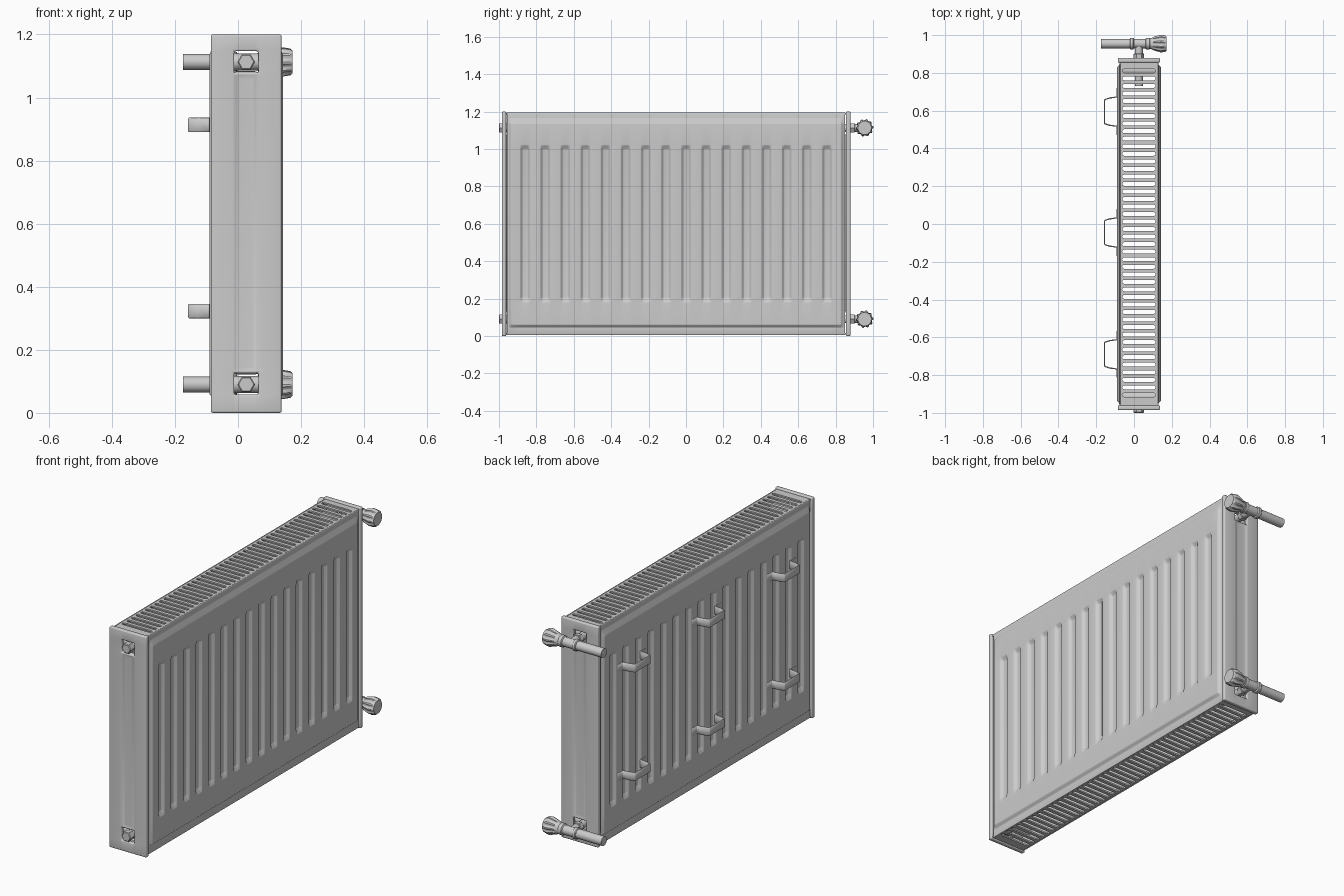
import bpy, bmesh, math
from mathutils import Matrix, Vector

cube = bpy.data.objects.get("Cube")
if cube:
    bpy.data.objects.remove(cube, do_unlink=True)

paint = bpy.data.materials.new("light_grey_enamel")
GREY = (0.6, 0.6, 0.6, 1)
paint.use_nodes = True
paint.diffuse_color = GREY
paint.node_tree.nodes["Principled BSDF"].inputs["Base Color"].default_value = GREY

CX, CY = 0.026, -0.053          # centre of the radiator body
VALVE_Y = 0.955
PIPE_Z = (0.09, 1.113)


def finish(name, bm, angle=35):
    mesh = bpy.data.meshes.new(name)
    bm.to_mesh(mesh)
    bm.free()
    ob = bpy.data.objects.new(name, mesh)
    bpy.context.collection.objects.link(ob)
    mesh.materials.append(paint)
    bpy.ops.object.select_all(action='DESELECT')
    ob.select_set(True)
    bpy.context.view_layer.objects.active = ob
    bpy.ops.object.shade_smooth_by_angle(angle=math.radians(angle))
    return ob


def thicken(ob, thickness, bevel, segments=2):
    sol = ob.modifiers.new("thickness", 'SOLIDIFY')
    sol.thickness, sol.offset = thickness, -1
    bev = ob.modifiers.new("round_edges", 'BEVEL')
    bev.width, bev.segments, bev.limit_method = bevel, segments, 'ANGLE'
    bev.angle_limit = math.radians(20)


def relief(name, us, vs, height, place, hole=lambda u, v: False):
    """Pressed sheet: a grid of lines raised by height(u, v)."""
    bm = bmesh.new()
    grid = [[bm.verts.new(place(u, v, height(u, v))) for v in vs] for u in us]
    for i in range(len(us) - 1):
        for j in range(len(vs) - 1):
            if not hole((us[i] + us[i + 1]) / 2, (vs[j] + vs[j + 1]) / 2):
                bm.faces.new((grid[i][j], grid[i + 1][j], grid[i + 1][j + 1], grid[i][j + 1]))
    return finish(name, bm)


def box(name, lo, hi):
    bm = bmesh.new()
    lo, hi = Vector(lo), Vector(hi)
    bmesh.ops.create_cube(bm, size=1, matrix=Matrix.Translation((lo + hi) / 2)
                          @ Matrix.Diagonal((*(hi - lo), 1)))
    return finish(name, bm)


def lathe(name, axis, centre, rings, sides=24, ribbed=()):
    """Rings of (position, radius) along x or y; ribbed rings get grip lobes."""
    bm, loops = bmesh.new(), []
    for k, (pos, rad) in enumerate(rings):
        loop = []
        for i in range(sides):
            a = math.tau * i / sides
            r = rad * (0.86 if k in ribbed and i % 4 > 1 else 1)
            p, q = r * math.cos(a), r * math.sin(a)
            x, y, z = centre
            loop.append(bm.verts.new((pos, y + p, z + q) if axis == 'x' else (x + p, pos, z + q)))
        loops.append(loop)
    for a, b in zip(loops, loops[1:]):
        for i in range(sides):
            j = (i + 1) % sides
            bm.faces.new((a[i], a[j], b[j], b[i]))
    bm.faces.new(loops[0])
    bm.faces.new(loops[-1])
    bmesh.ops.recalc_face_normals(bm, faces=bm.faces)
    return finish(name, bm)


# Pressed front and back heating panels with vertical grooves
grooves = [(i - 7.5) * 0.1076 for i in range(16)]
HALF = 0.904
us = [-HALF, -HALF + 0.008, -HALF + 0.022]
us += [g + d for g in grooves for d in (-0.026, -0.014, 0.014, 0.026)]
us += [HALF - 0.022, HALF - 0.008, HALF]
vs = [0.005, 0.045, 0.06, 0.18, 0.205, 1.0, 1.02, 1.135, 1.165, 1.195]


def pressed(u, v):
    if abs(u) > HALF - 0.01 or v < 0.05 or v > 1.15:
        return 0.104
    in_groove = 0.2 < v < 1.01 and any(abs(u - g) < 0.015 for g in grooves)
    return 0.103 if in_groove else 0.117


for side, s in (("left", 1), ("right", -1)):
    panel = relief(side + "_panel", us, vs, pressed,
                   lambda u, v, h: (CX + s * h, CY + s * u, v))
    thicken(panel, 0.006, 0.005)
    x0, x1 = sorted((CX + s * 0.09, CX + s * 0.0975))
    box(side + "_inner_sheet", (x0, CY - HALF, 0.01), (x1, CY + HALF, 1.19))

# End covers with a shallow channel between two square openings
us = [-0.112, -0.038, -0.026, 0.026, 0.038, 0.112]
vs = [0.0, 0.058, 0.128, 0.14, 1.065, 1.077, 1.147, 1.2]


def channel(u, v):
    return 0.926 if abs(u) < 0.03 and 0.135 < v < 1.07 else 0.932


def opening(u, v):
    return abs(u) < 0.038 and (0.058 < v < 0.128 or 1.077 < v < 1.147)


for end, s in (("front", -1), ("back", 1)):
    cover = relief(end + "_end_cover", us, vs, channel,
                   lambda u, v, h: (CX - s * u, CY + s * h, v), opening)
    thicken(cover, 0.024, 0.006, 3)

# Slotted grilles at top and bottom
def grille(name, z):
    cu = bpy.data.curves.new(name, 'CURVE')
    cu.dimensions, cu.fill_mode, cu.extrude = '2D', 'BOTH', 0.004

    def outline(points):
        sp = cu.splines.new('POLY')
        sp.points.add(len(points) - 1)
        for p, (x, y) in zip(sp.points, points):
            p.co = (x, y, 0, 1)
        sp.use_cyclic_u = True

    outline([(CX + sx * 0.103, CY + sy * 0.91)
             for sx, sy in ((-1, -1), (1, -1), (1, 1), (-1, 1))])
    r, count = 0.0105, 44
    for i in range(count):
        y = CY + 0.006 + (i / (count - 1) - 0.5) * 1.715
        pts = []
        for k in range(10):
            a = math.pi * ((k if k < 5 else k - 1) / 4 - 0.5)
            pts.append((CX + (0.078 if k < 5 else -0.078) + r * math.cos(a), y + r * math.sin(a)))
        outline(pts)
    temp = bpy.data.objects.new(name + "_outline", cu)
    bpy.context.collection.objects.link(temp)
    bpy.context.view_layer.update()
    mesh = bpy.data.meshes.new_from_object(temp.evaluated_get(bpy.context.evaluated_depsgraph_get()))
    bpy.data.objects.remove(temp, do_unlink=True)
    bm = bmesh.new()
    bm.from_mesh(mesh)
    bmesh.ops.translate(bm, verts=bm.verts, vec=(0, 0, z))
    finish(name, bm)


grille("top_grille", 1.189)
grille("bottom_grille", 0.011)

# Wall brackets on the rear face: a folded hat-shaped strip
hat = [(-0.125, 0.094), (-0.08, 0.094), (-0.076, 0.13), (-0.066, 0.16),
       (0.066, 0.16), (0.076, 0.13), (0.08, 0.094), (0.125, 0.094)]
for y in (0.595, -0.045, -0.69):
    for z in (0.323, 0.913):
        bm = bmesh.new()
        rows = [[bm.verts.new((CX - 0.024 - d, y + w, z + e)) for e in (-0.023, 0.023)]
                for w, d in hat]
        for a, b in zip(rows, rows[1:]):
            bm.faces.new((a[0], a[1], b[1], b[0]))
        bmesh.ops.recalc_face_normals(bm, faces=bm.faces)
        thicken(finish("wall_bracket", bm), 0.007, 0.002, 1)

# Pipework, plugs and valves at both heights
for z in PIPE_Z:
    for y in (0.815, -0.915):
        lathe("cross_pipe", 'x', (0, y, z), [(CX - 0.092, 0.027), (CX + 0.092, 0.027)])
    at = (CX, 0, z)
    lathe("plug_neck", 'y', at, [(-0.978, 0.022), (-0.9, 0.022)])
    lathe("hex_plug", 'y', at, [(-1.0, 0.024), (-0.996, 0.028), (-0.965, 0.028)], 6)
    lathe("valve_stub", 'y', at, [(0.73, 0.021), (0.945, 0.021)])
    lathe("union_nut", 'y', at, [(0.875, 0.025), (0.878, 0.028), (0.9, 0.028), (0.903, 0.025)], 6)
    at = (0, VALVE_Y, z)
    lathe("supply_pipe", 'x', at, [(-0.175, 0.019), (-0.165, 0.019), (-0.175, 0.0195),
                                   (-0.175, 0.025), (-0.02, 0.025)])
    lathe("valve_body", 'x', at, [(-0.022, 0.027), (-0.018, 0.031), (-0.004, 0.031), (0, 0.025),
                                  (0.06, 0.025), (0.064, 0.031), (0.082, 0.031), (0.086, 0.027)])
    lathe("valve_knob", 'x', at, [(0.084, 0.027), (0.098, 0.032), (0.104, 0.036), (0.142, 0.047),
                                  (0.166, 0.043), (0.173, 0.036)], 40, ribbed=(2, 3, 4))
